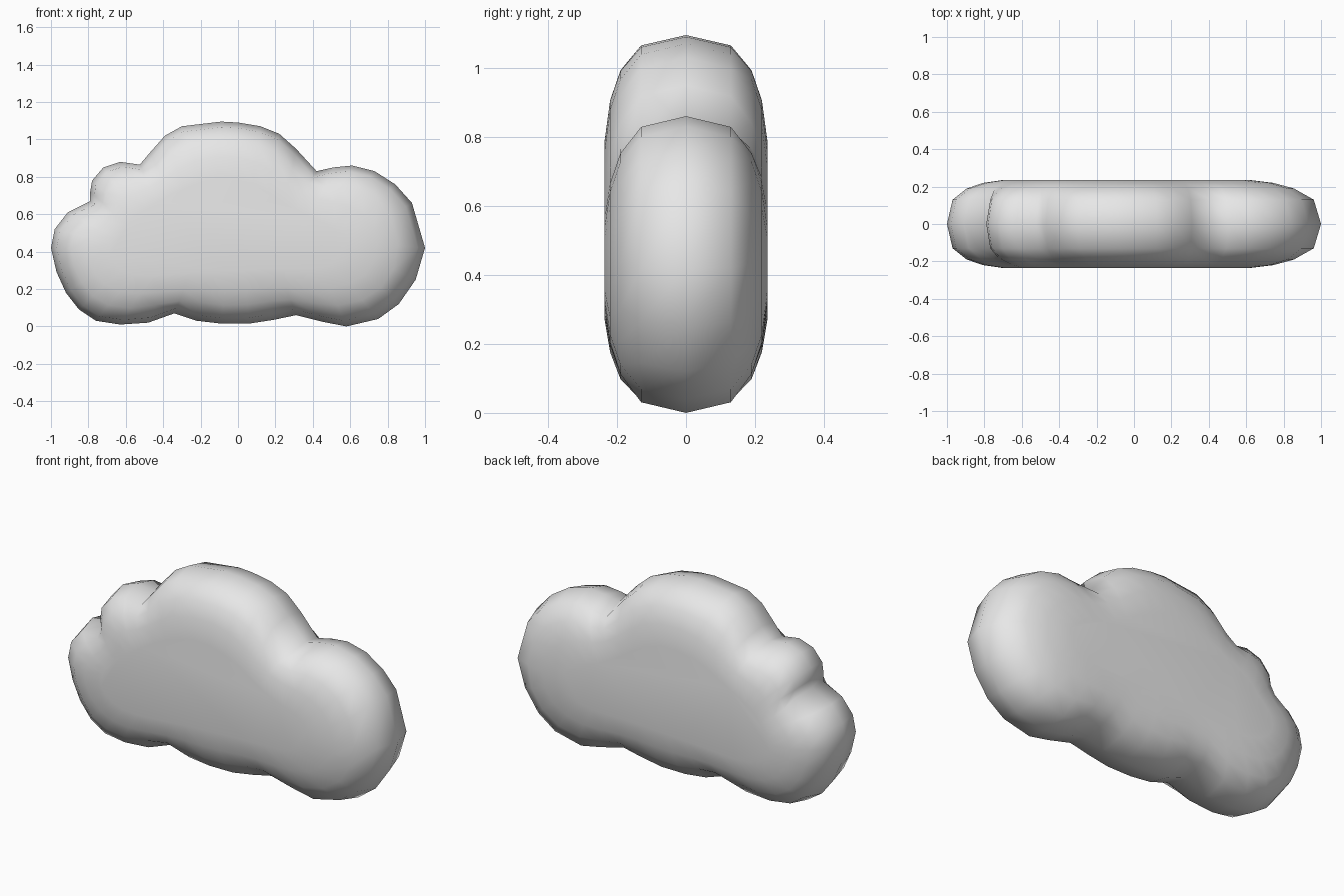
import bpy
import bmesh
from mathutils import Vector

cube = bpy.data.objects.get("Cube")
if cube:
    bpy.data.objects.remove(cube, do_unlink=True)

# Puffs of the cloud outline (x, z); each ends at the crease before the next
left_puff = [(-.79, .67), (-.91, .61), (-.98, .52), (-1, .42), (-.97, .29), (-.92, .18),
             (-.85, .09), (-.76, .03), (-.63, .01), (-.48, .02), (-.34, .07)]
bottom_puff = [(-.22, .03), (-.09, .015), (.06, .015), (.19, .035), (.31, .06)]
right_puff = [(.45, .025), (.58, 0), (.75, .04), (.86, .12), (.95, .25), (1, .42),
              (.93, .66), (.84, .76), (.73, .83), (.61, .86), (.51, .85), (.42, .83)]
top_puff = [(.31, .95), (.22, 1.03), (.12, 1.07), (0, 1.09), (-.09, 1.095),
            (-.3, 1.07), (-.39, 1.02), (-.47, .93), (-.525, .865)]
small_puff = [(-.63, .88), (-.72, .85), (-.78, .78), (-.79, .72)]
outline = [Vector(p) for p in left_puff + bottom_puff + right_puff + top_puff + small_puff]

# Rounded depth: (distance from the middle, inset, crease softening steps)
DEPTH = [(0, 0, 0), (.13, .03, 0), (.19, .095, 1), (.22, .17, 3), (.236, .27, 6)]
SPINE_HEIGHT = .42


def inset_point(point, amount):
    """Move an outline point toward the horizontal spine of the cloud."""
    spine = Vector((point.x * .6, SPINE_HEIGHT))
    amount *= 1 + .3 * max(0, point.x)
    return point + (spine - point).normalized() * amount


def soften(points):
    """Average each point with its neighbours so creases fade."""
    count = len(points)
    return [p * .5 + (points[i - 1] + points[(i + 1) % count]) * .25
            for i, p in enumerate(points)]


def make_ring(bm, side, depth, inset, steps):
    points = [inset_point(p, inset) for p in outline]
    for _ in range(steps):
        points = soften(points)
    return [bm.verts.new((p.x, side * depth, p.y)) for p in points]


# Cloud body: rings from the front face to the back face
bm = bmesh.new()
rings = [make_ring(bm, -1, *row) for row in reversed(DEPTH)]
rings += [make_ring(bm, 1, *row) for row in DEPTH[1:]]
for near, far in zip(rings, rings[1:]):
    for i in range(len(outline)):
        bm.faces.new((near[i - 1], near[i], far[i], far[i - 1]))
bm.faces.new(rings[0])
bm.faces.new(rings[-1])
bmesh.ops.recalc_face_normals(bm, faces=bm.faces[:])
for face in bm.faces:
    face.smooth = True

mesh = bpy.data.meshes.new("cloud_body")
bm.to_mesh(mesh)
bm.free()
cloud = bpy.data.objects.new("cloud_body", mesh)
bpy.context.collection.objects.link(cloud)

# Plain pale grey
grey = bpy.data.materials.new("cloud_grey")
grey.use_nodes = True
colour = (.8, .8, .8, 1)
grey.diffuse_color = colour
for node in grey.node_tree.nodes:
    if node.type == 'BSDF_PRINCIPLED':
        node.inputs["Base Color"].default_value = colour
mesh.materials.append(grey)
